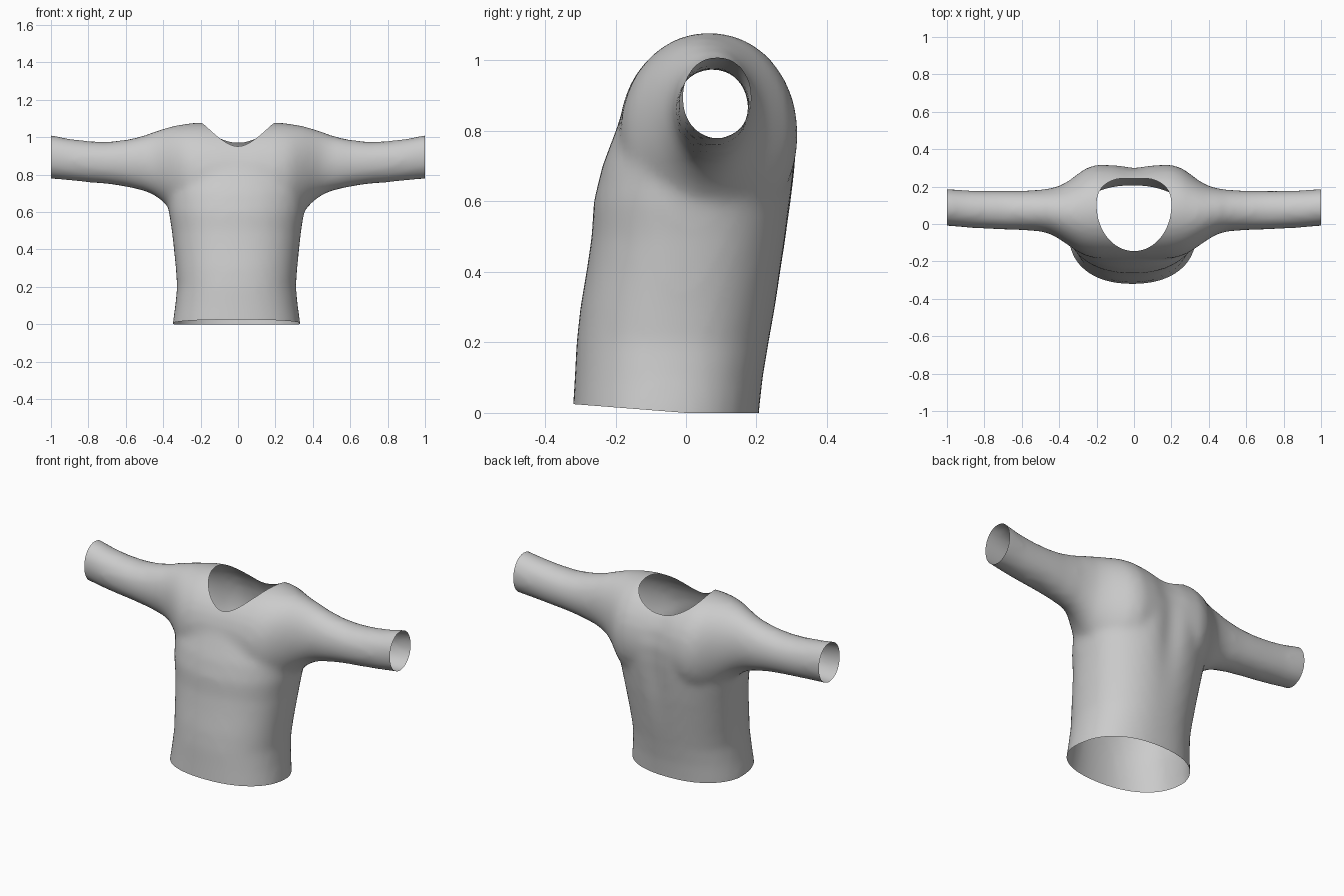
import bpy, bmesh
from math import sin, cos, pi, exp
from mathutils import Vector

if "Cube" in bpy.data.objects:
    bpy.data.objects.remove(bpy.data.objects["Cube"])

SIDES = 40


def spow(v, n):
    return abs(v) ** (2 / n) * (1 if v >= 0 else -1)


def add_loft(bm, rings):
    """Bridge closed rings of points and cap both ends."""
    loops = [[bm.verts.new(p) for p in ring] for ring in rings]
    for a, b in zip(loops, loops[1:]):
        for i in range(len(a)):
            j = (i + 1) % len(a)
            bm.faces.new((a[i], a[j], b[j], b[i]))
    bm.faces.new(loops[0])
    bm.faces.new(loops[-1])


def oval(n):
    for k in range(SIDES):
        t = 2 * pi * k / SIDES
        yield spow(cos(t), n), spow(sin(t), n)


def finish(bm, name):
    bmesh.ops.recalc_face_normals(bm, faces=bm.faces)
    mesh = bpy.data.meshes.new(name)
    bm.to_mesh(mesh)
    bm.free()
    ob = bpy.data.objects.new(name, mesh)
    bpy.context.collection.objects.link(ob)
    return ob


# Torso levels: height, front y, back y, half width
TORSO = [(-.1, -.325, .2, .345), (0, -.322, .207, .342), (.1, -.316, .218, .328),
         (.2, -.311, .235, .318), (.3, -.3, .254, .325), (.4, -.283, .272, .335),
         (.5, -.268, .29, .346), (.6, -.262, .305, .362), (.7, -.238, .318, .37),
         (.8, -.2, .32, .365), (.9, -.162, .295, .33), (.96, -.135, .26, .29)]
# Shoulder and sleeve sections: x, front y, back y, bottom z, top z
ARM = [(0, -.19, .305, .5, 1.07), (.1, -.19, .315, .5, 1.075), (.2, -.185, .318, .5, 1.08),
       (.26, -.17, .297, .52, 1.075), (.3, -.15, .268, .55, 1.068),
       (.35, -.115, .23, .6, 1.06), (.4, -.08, .203, .655, 1.045),
       (.45, -.052, .19, .69, 1.03), (.5, -.04, .183, .712, 1.01),
       (.6, -.033, .178, .735, .986), (.7, -.03, .178, .75, .976),
       (.8, -.025, .178, .758, .98), (.9, -.019, .18, .768, .992),
       (1, -.01, .188, .778, 1.012), (1.06, -.01, .19, .78, 1.02)]

bm = bmesh.new()
add_loft(bm, [[(-.008 + w * u, (f + b) / 2 + (b - f) / 2 * v, z) for u, v in oval(2.25)]
              for z, f, b, w in TORSO])
sections = [(-x, *rest) for x, *rest in reversed(ARM[1:])] + ARM
add_loft(bm, [[(x, (f + b) / 2 + (b - f) / 2 * u, (lo + hi) / 2 + (hi - lo) / 2 * v)
               for u, v in oval(2.05)] for x, f, b, lo, hi in sections])
shirt = finish(bm, "shirt")

# Egg-shaped neck opening
NECK_Y, NECK_W, NECK_FRONT, NECK_BACK = .1, .2, .245, .15


def neck_level(p):
    dy = p.y - NECK_Y
    if dy < 0:
        return (p.x / NECK_W) ** 2 + (dy / NECK_FRONT) ** 2
    return abs(p.x / NECK_W) ** 2.5 + (dy / NECK_BACK) ** 2.5


outline = []
for k in range(64):
    c, s = cos(2 * pi * k / 64), sin(2 * pi * k / 64)
    n, depth = (2.5, NECK_BACK) if s > 0 else (2, NECK_FRONT)
    outline.append((NECK_W * spow(c, n), NECK_Y + depth * spow(s, n)))
bm = bmesh.new()
add_loft(bm, [[(x, y, z) for x, y in outline] for z in (.75, 1.3)])
cutter = finish(bm, "neck_cutter")
cutter.hide_render = True
cutter.hide_viewport = False

# Fuse torso and sleeves, soften the joins, cut the neck
remesh = shirt.modifiers.new("fuse", "REMESH")
remesh.mode = "VOXEL"
remesh.voxel_size = .02
soft = shirt.modifiers.new("soften", "SMOOTH")
soft.factor = .5
soft.iterations = 8
cut = shirt.modifiers.new("neck", "BOOLEAN")
cut.operation = "DIFFERENCE"
cut.solver = "EXACT"
cut.object = cutter
bpy.context.view_layer.update()
graph = bpy.context.evaluated_depsgraph_get()
fused = bpy.data.meshes.new_from_object(shirt.evaluated_get(graph))
shirt.modifiers.clear()
bpy.data.objects.remove(cutter)

bm = bmesh.new()
bm.from_mesh(fused)
# Open the neck by removing the walls and floor left by the cut
walls = [f for f in bm.faces if f.calc_center_median().z > .7
         and all(neck_level(v.co) < 1.003 for v in f.verts)]
bmesh.ops.delete(bm, geom=walls, context="FACES")
# Open the cuffs and the hem, which rises toward the front
for point, normal in [((1, 0, 0), (1, 0, 0)), ((-1, 0, 0), (-1, 0, 0)),
                      ((0, 0, 0), (0, 0, -1)), ((0, 0, 0), (0, -.078, -1))]:
    bmesh.ops.bisect_plane(bm, geom=bm.verts[:] + bm.edges[:] + bm.faces[:], dist=1e-5,
                           plane_co=Vector(point), plane_no=Vector(normal).normalized(),
                           clear_outer=True)
# Shallow groove down the spine
for v in bm.verts:
    if v.co.y > .15:
        v.co.y -= .02 * exp(-(v.co.x / .07) ** 2) * exp(-((v.co.z - .7) / .25) ** 2)
bm.to_mesh(shirt.data)
bm.free()

grey = bpy.data.materials.new("light grey cloth")
grey.use_nodes = True
grey.diffuse_color = (.6, .6, .6, 1)
grey.node_tree.nodes["Principled BSDF"].inputs["Base Color"].default_value = (.6, .6, .6, 1)
shirt.data.materials.clear()
shirt.data.materials.append(grey)

bpy.ops.object.select_all(action="DESELECT")
shirt.select_set(True)
bpy.context.view_layer.objects.active = shirt
bpy.ops.object.shade_smooth_by_angle(angle=.6)
